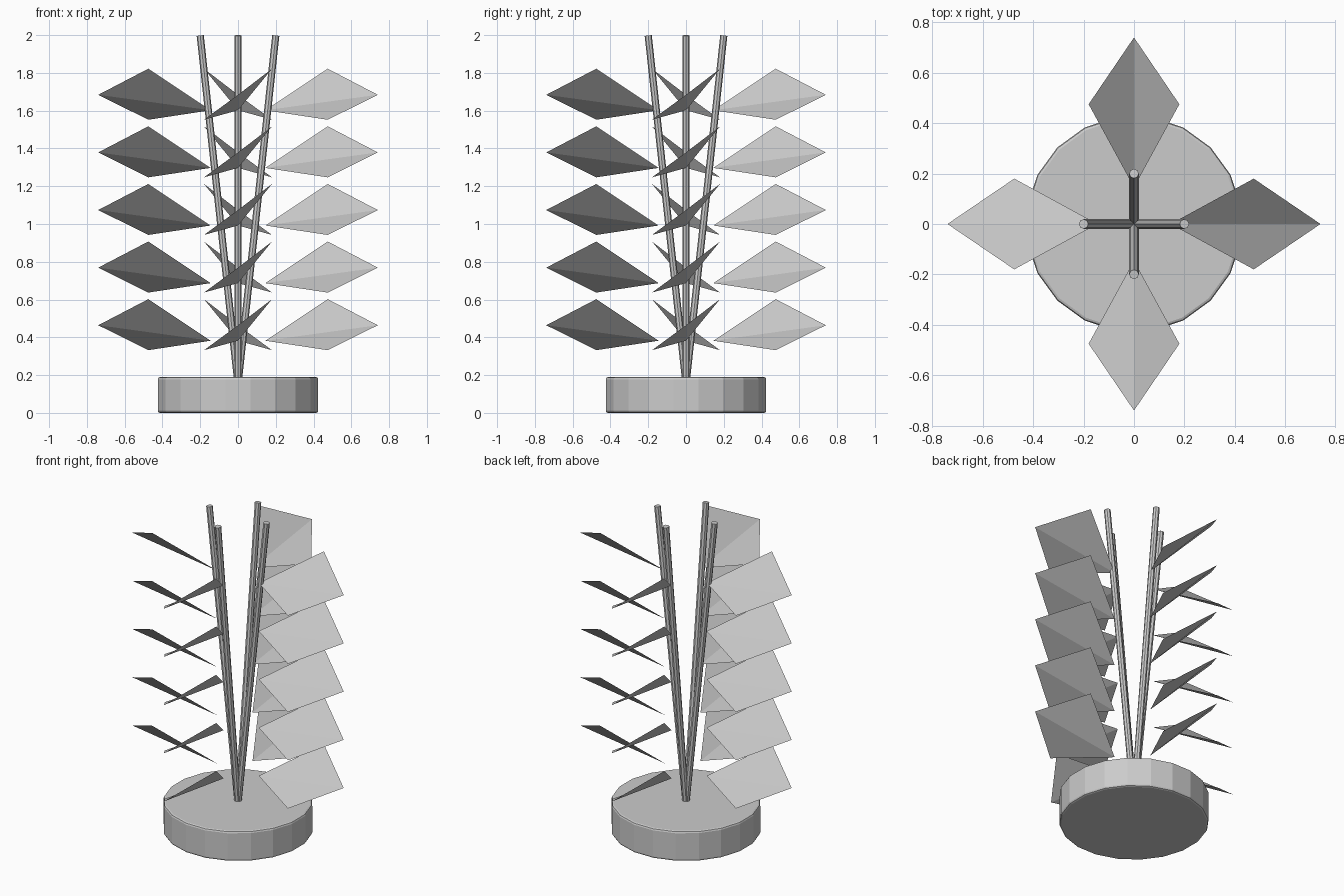
import bpy, bmesh
from math import radians
from mathutils import Matrix, Vector

if "Cube" in bpy.data.objects:
    bpy.data.objects.remove(bpy.data.objects["Cube"])


def add_object(name, bm):
    mesh = bpy.data.meshes.new(name)
    bm.to_mesh(mesh)
    bm.free()
    obj = bpy.data.objects.new(name, mesh)
    bpy.context.collection.objects.link(obj)
    return obj


# Round base: 20 flat sides with softened rims
bm = bmesh.new()
bmesh.ops.create_cone(bm, cap_ends=True, segments=20, radius1=0.43, radius2=0.43, depth=0.19,
                      matrix=Matrix.Translation((0, 0, 0.095)) @ Matrix.Rotation(radians(9), 4, 'Z'))
rims = [e for e in bm.edges if abs(e.verts[0].co.z - e.verts[1].co.z) < 1e-5]
bmesh.ops.bevel(bm, geom=rims, offset=0.012, segments=2, profile=0.5, affect='EDGES')
add_object("base", bm)


def stem(name, turn):
    a, b = Vector((0.003, 0, 0.18)), Vector((0.2, 0, 1.998))
    d = b - a
    bm = bmesh.new()
    place = Matrix.Translation((a + b) / 2) @ d.to_track_quat('Z', 'Y').to_matrix().to_4x4()
    bmesh.ops.create_cone(bm, cap_ends=True, segments=8, radius1=0.019, radius2=0.019,
                          depth=d.length, matrix=turn @ place)
    add_object(name, bm)


def leaves(name, turn):
    # Folded kite: inner tip, low side, outer tip, high side
    kite = [(0.145, 0, 0.382), (0.475, -0.18, 0.332), (0.74, 0, 0.464), (0.475, 0.18, 0.602)]
    bm = bmesh.new()
    for level in range(5):
        lift = Vector((0, 0, 0.305 * level))
        v = [bm.verts.new(turn @ (Vector(p) + lift)) for p in kite]
        bm.faces.new((v[0], v[1], v[2]))
        bm.faces.new((v[0], v[2], v[3]))
    add_object(name, bm)


# Four leaning stems, each with a column of five leaves
for i, side in enumerate(("right", "back", "left", "front")):
    turn = Matrix.Rotation(radians(90 * i), 4, 'Z')
    stem("stem_" + side, turn)
    leaves("leaves_" + side, turn)
